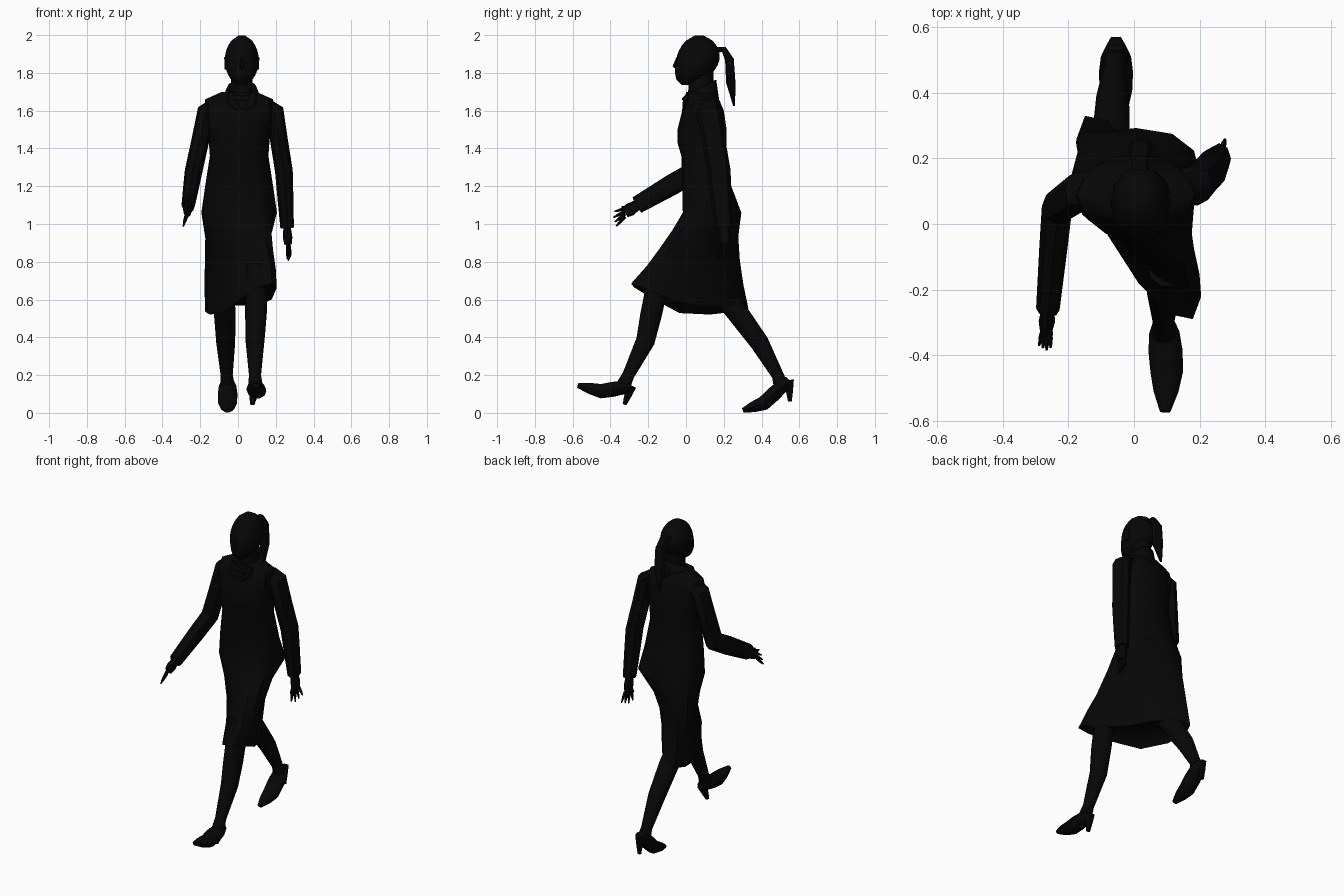
import bpy, bmesh
from math import sin, cos, pi, radians
from mathutils import Vector

default_cube = bpy.data.objects.get("Cube")
if default_cube:
    bpy.data.objects.remove(default_cube)

# One matte black for the whole figure
black = bpy.data.materials.new("matte black")
black.use_nodes = True
black.diffuse_color = (.002, .002, .002, 1)
shader = black.node_tree.nodes["Principled BSDF"]
shader.inputs["Base Color"].default_value = black.diffuse_color


def skin(name, rings, caps=True):
    """Join a list of equal-length point rings into one smooth object."""
    bm = bmesh.new()
    loops = [[bm.verts.new(point) for point in ring] for ring in rings]
    for low, high in zip(loops, loops[1:]):
        for i in range(len(low)):
            bm.faces.new((low[i - 1], low[i], high[i], high[i - 1]))
    if caps:
        for loop in (loops[0], loops[-1]):
            tip = bm.verts.new(sum((v.co for v in loop), Vector()) / len(loop))
            for i in range(len(loop)):
                bm.faces.new((loop[i - 1], loop[i], tip))
    bmesh.ops.recalc_face_normals(bm, faces=bm.faces)
    mesh = bpy.data.meshes.new(name)
    bm.to_mesh(mesh)
    bm.free()
    mesh.materials.append(black)
    part = bpy.data.objects.new(name, mesh)
    bpy.context.collection.objects.link(part)
    bpy.ops.object.select_all(action="DESELECT")
    part.select_set(True)
    bpy.context.view_layer.objects.active = part
    bpy.ops.object.shade_smooth_by_angle(angle=radians(40))
    return part


def turn(count):
    """Evenly spaced angles around a full circle."""
    return [2 * pi * i / count for i in range(count)]


def oval(x, y, z, half_width, half_depth, boxy=1):
    """Level ring of points; boxy under one squares its corners."""
    def soft(value):
        return abs(value) ** boxy * (1 if value > 0 else -1)
    return [Vector((x + half_width * soft(cos(a)), y + half_depth * soft(sin(a)), z))
            for a in turn(12)]


def tube(name, path, widths, depth=1, sides=8):
    """Tapered tube along a path; depth scales it front to back."""
    path = [Vector(point) for point in path]
    rings = []
    for k, (point, width) in enumerate(zip(path, widths)):
        along = (path[min(k + 1, len(path) - 1)] - path[max(k - 1, 0)]).normalized()
        side = (Vector((1, 0, 0)) - along * along.x).normalized()
        up = along.cross(side) * depth
        rings.append([point + (side * cos(a) + up * sin(a)) * width for a in turn(sides)])
    return skin(name, rings)


# Coat body from the neck down to the hips: height, half width, half depth, centre y
coat = [oval(.006, y, z, width, depth, boxy=.85) for z, width, depth, y in (
    (1.7, .09, .08, .08), (1.66, .18, .085, .09), (1.6, .185, .11, .09),
    (1.5, .165, .13, .085), (1.43, .16, .13, .085), (1.36, .155, .12, .095),
    (1.2, .18, .13, .11), (1.06, .2, .155, .138))]

# Skirt: a slanted oval hem stretched between the left knee in front and the
# right leg behind, with the cloth tucked in between
hips = coat[-1]
hem = []
for a in turn(12):
    x = .015 + .19 * cos(a + pi / 6)
    y = .02 + .315 * sin(a - pi / 9)
    hem.append(Vector((x, y, .53 + .2 * x + .16 * abs(y) + .25 * max(0, -y))))
for step in (.25, .5, .75, 1):
    ring = []
    for top, low in zip(hips, hem):
        point = top.lerp(low, step)
        tuck = .14 * sin(pi * step) * (point.x + point.y - .05)
        ring.append(point - Vector((tuck, tuck, 0)))
    coat.append(ring)
middle = sum(hem, Vector()) / len(hem)
coat.append([point.lerp(middle, .1) + Vector((0, 0, .01)) for point in hem])
skin("coat", coat)

# Collar standing higher at the back, with two folded lapels
rim = oval(.02, .075, 1.72, .08, .085)
for point in rim:
    point.z += (point.y - .075) / 2
collar = skin("collar", [oval(.02, .075, 1.66, .105, .1), rim], caps=False)
collar.modifiers.new("thickness", "SOLIDIFY").thickness = .01
for name, side in (("left", 1), ("right", -1)):
    tube(name + "_lapel", [(.02 + side * .06, .01, 1.69), (.02 + side * .05, -.005, 1.64),
                           (.02 + side * .01, -.015, 1.6)], (.025, .03, .01), .5, 6)

# Neck, and an egg-shaped head whose chin juts forward
skin("neck", [oval(.02, .08, 1.64, .06, .07), oval(.02, .08, 1.82, .054, .065)])
head = []
for k in range(11):
    t = .01 + .098 * k
    swell = sin(pi * t) ** .45
    head.append(oval(.02, .07 - .07 * (1 - t) ** 3, 1.733 + .267 * t,
                     .09 * swell, .115 * swell))
skin("head", head)

# Face and ears
tube("nose", [(.02, -.045, 1.88), (.02, -.06, 1.835), (.02, -.04, 1.82)],
     (.008, .013, .01), sides=6)
for name, side in (("left", 1), ("right", -1)):
    x = .02 + side * .085
    tube(name + "_ear", [(x, .08, 1.88), (x, .06, 1.82)], (.008, .006), 2, 6)

# Ponytail
tube("ponytail", [(.02, .16, 1.92), (.02, .2, 1.925), (.02, .23, 1.87),
                  (.02, .237, 1.75), (.01, .255, 1.625)],
     (.025, .025, .036, .038, .008), .65)


def arm(name, shoulder, elbow, wrist, reach, fan):
    """Sleeve, palm, four fanned fingers and a thumb."""
    shoulder, elbow, wrist, reach, fan = map(Vector, (shoulder, elbow, wrist, reach, fan))
    inner = Vector((shoulder.x * .75, shoulder.y, shoulder.z + .035))
    tube(name + "_sleeve", [inner, shoulder, shoulder.lerp(elbow, .5), elbow,
                            elbow.lerp(wrist, .4), wrist],
         (.035, .05, .047, .047, .043, .036), 1.3)
    knuckles = wrist + reach * .5
    tube(name + "_palm", [wrist, wrist + reach * .3, knuckles], (.02, .025, .02), 1.4)
    for finger in range(4):
        offset = fan * (finger - 1.5)
        root = knuckles + offset
        tip = wrist + reach * (1 - .06 * abs(finger - 1)) + offset * 2
        tube(f"{name}_finger_{finger + 1}", [root, root.lerp(tip, .5), tip],
             (.009, .009, .004), sides=5)
    tube(name + "_thumb", [wrist + reach * .2, wrist + reach * .65 - fan * 3],
         (.012, .005), sides=5)


arm("right", (-.165, .1, 1.6), (-.235, .05, 1.28), (-.263, -.26, 1.1),
    (-.01, -.125, -.08), (-.006, 0, -.014))
arm("left", (.192, .12, 1.6), (.243, .175, 1.28), (.26, .2, .98),
    (.01, .015, -.175), (.003, .015, 0))


def leg(name, hip, knee, calf, ankle, heel, ball, toe, spike):
    """Bare leg with a pointed shoe on a slim heel."""
    heel, ball, toe, ankle = map(Vector, (heel, ball, toe, ankle))
    instep = heel.lerp(ball, .3)
    tube(name + "_leg", [hip, knee, calf, ankle, instep], (.06, .057, .05, .032, .04), 1.05, 10)
    tube(name + "_shoe", [heel, heel.lerp(ball, .25), heel.lerp(ball, .6), ball,
                          ball.lerp(toe, .5), toe],
         (.03, .046, .052, .05, .038, .016), .8, 10)
    tube(name + "_heel", [heel, heel.lerp(spike, .5), spike], (.03, .022, .012), sides=6)


leg("left", (.1, -.13, .78), (.095, -.185, .52), (.09, -.215, .38), (.09, -.305, .2),
    (.09, -.29, .14), (.1, -.45, .115), (.095, -.573, .145), Vector((.075, -.325, .045)))
leg("right", (-.08, .14, .7), (-.07, .28, .52), (-.065, .39, .37), (-.06, .485, .2),
    (-.055, .545, .175), (-.055, .41, .05), (-.055, .3, .013), Vector((-.055, .55, .06)))
